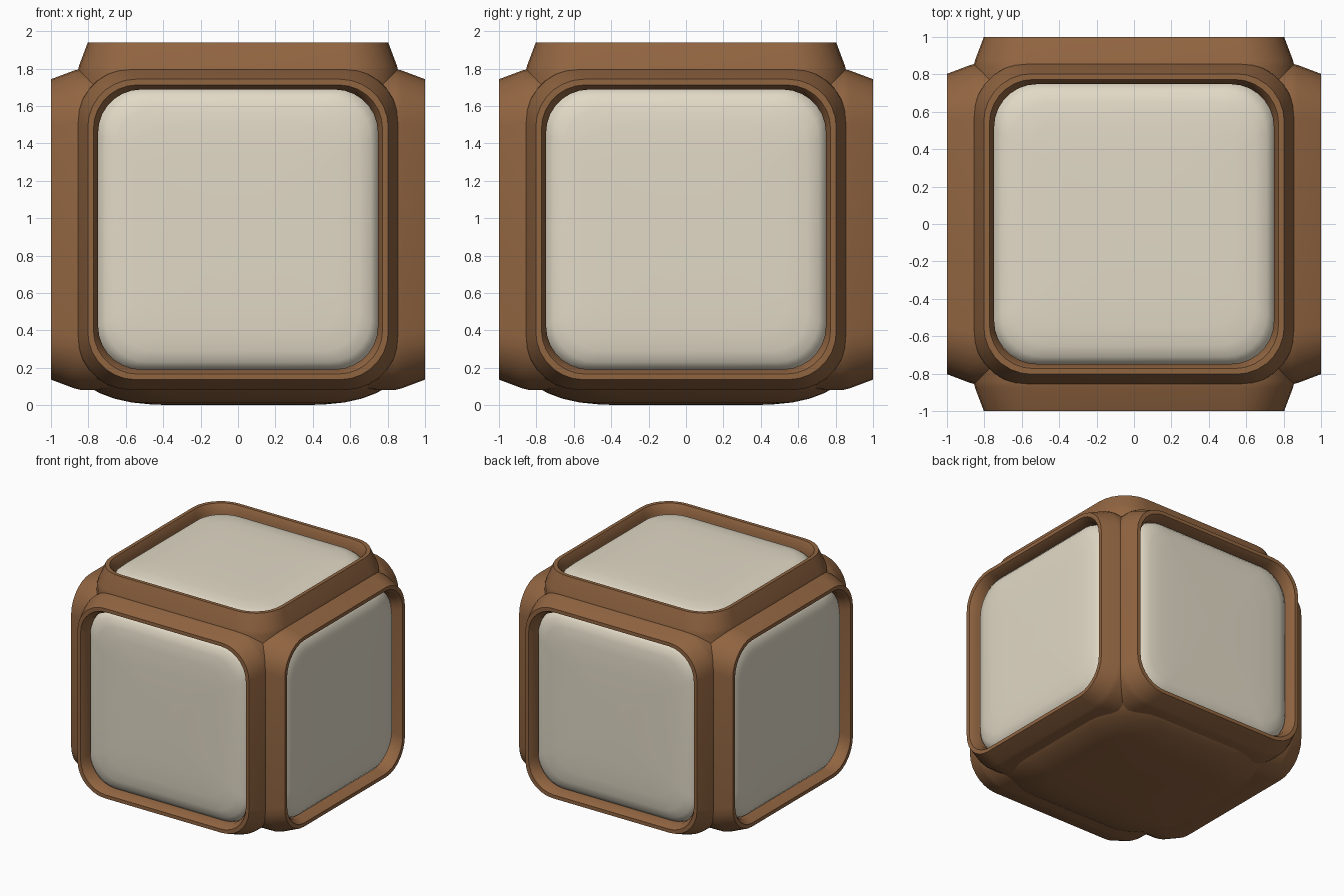
import bpy, bmesh, math
from mathutils import Matrix, Vector

if "Cube" in bpy.data.objects:
    bpy.data.objects.remove(bpy.data.objects["Cube"])

CENTRE = Vector((0, 0, 0.94))


def material(name, rgb):
    m = bpy.data.materials.new(name)
    m.diffuse_color = (*rgb, 1)
    m.use_nodes = True
    m.node_tree.nodes["Principled BSDF"].inputs["Base Color"].default_value = m.diffuse_color
    return m


brown = material("brown", (0.285, 0.13, 0.053))
cream = material("cream", (0.76, 0.70, 0.57))


def rounded_square(half, radius, height, segments=7):
    """Points round a square with rounded corners."""
    pts = []
    for corner in range(4):
        a0 = corner * math.pi / 2
        cx = (half - radius) * (1 if corner in (0, 3) else -1)
        cy = (half - radius) * (1 if corner in (0, 1) else -1)
        for i in range(segments + 1):
            a = a0 + i / segments * math.pi / 2
            pts.append((cx + radius * math.cos(a), cy + radius * math.sin(a), height))
    return pts


def loft(name, rings, rotation, mat, cap=False, angle=35):
    """Join rounded square rings (half width, radius, height) from outside to inside."""
    bm = bmesh.new()
    loops = [[bm.verts.new(p) for p in rounded_square(*r)] for r in rings]
    for a, b in zip(loops, loops[1:]):
        n = len(a)
        for i in range(n):
            j = (i + 1) % n
            bm.faces.new((a[i], a[j], b[j], b[i]))
    if cap:
        bm.faces.new(loops[-1])
    bm.transform(Matrix.Translation(CENTRE) @ rotation)
    mesh = bpy.data.meshes.new(name)
    bm.to_mesh(mesh)
    bm.free()
    mesh.materials.append(mat)
    obj = bpy.data.objects.new(name, mesh)
    bpy.context.collection.objects.link(obj)
    bpy.ops.object.select_all(action='DESELECT')
    obj.select_set(True)
    bpy.context.view_layer.objects.active = obj
    bpy.ops.object.shade_smooth_by_angle(angle=math.radians(angle))
    return obj


# Raised frame: flared outer wall, narrow rim, sloping inner wall
FRAME = [(0.86, 0.285, 0.64), (0.858, 0.285, 0.84), (0.85, 0.28, 0.875),
         (0.803, 0.255, 1.0), (0.773, 0.235, 1.0), (0.748, 0.23, 0.95), (0.748, 0.23, 0.86)]
# Soft cushion panel set inside each frame
PANEL = [(0.757, 0.235, 0.87), (0.742, 0.235, 0.915), (0.71, 0.225, 0.943),
         (0.65, 0.20, 0.96), (0.55, 0.17, 0.969), (0.40, 0.12, 0.973), (0.15, 0.05, 0.975)]
# Bulging closed underside
BASE = [(0.86, 0.40, 0.70), (0.853, 0.40, 0.78), (0.82, 0.40, 0.83), (0.74, 0.38, 0.875),
        (0.66, 0.34, 0.905), (0.57, 0.29, 0.925), (0.45, 0.22, 0.937), (0.15, 0.07, 0.94)]

sides = {"top": Matrix.Identity(4)}
for i, side in enumerate(("front", "right", "back", "left")):
    sides[side] = (Matrix.Rotation(i * math.pi / 2, 4, 'Z')
                   @ Matrix.Rotation(math.pi / 2, 4, 'X'))

for side, rot in sides.items():
    loft(side + "_frame", FRAME, rot, brown)
    loft(side + "_panel", PANEL, rot, cream, cap=True, angle=60)

loft("underside", BASE, Matrix.Rotation(math.pi, 4, 'X'), brown, cap=True, angle=60)
